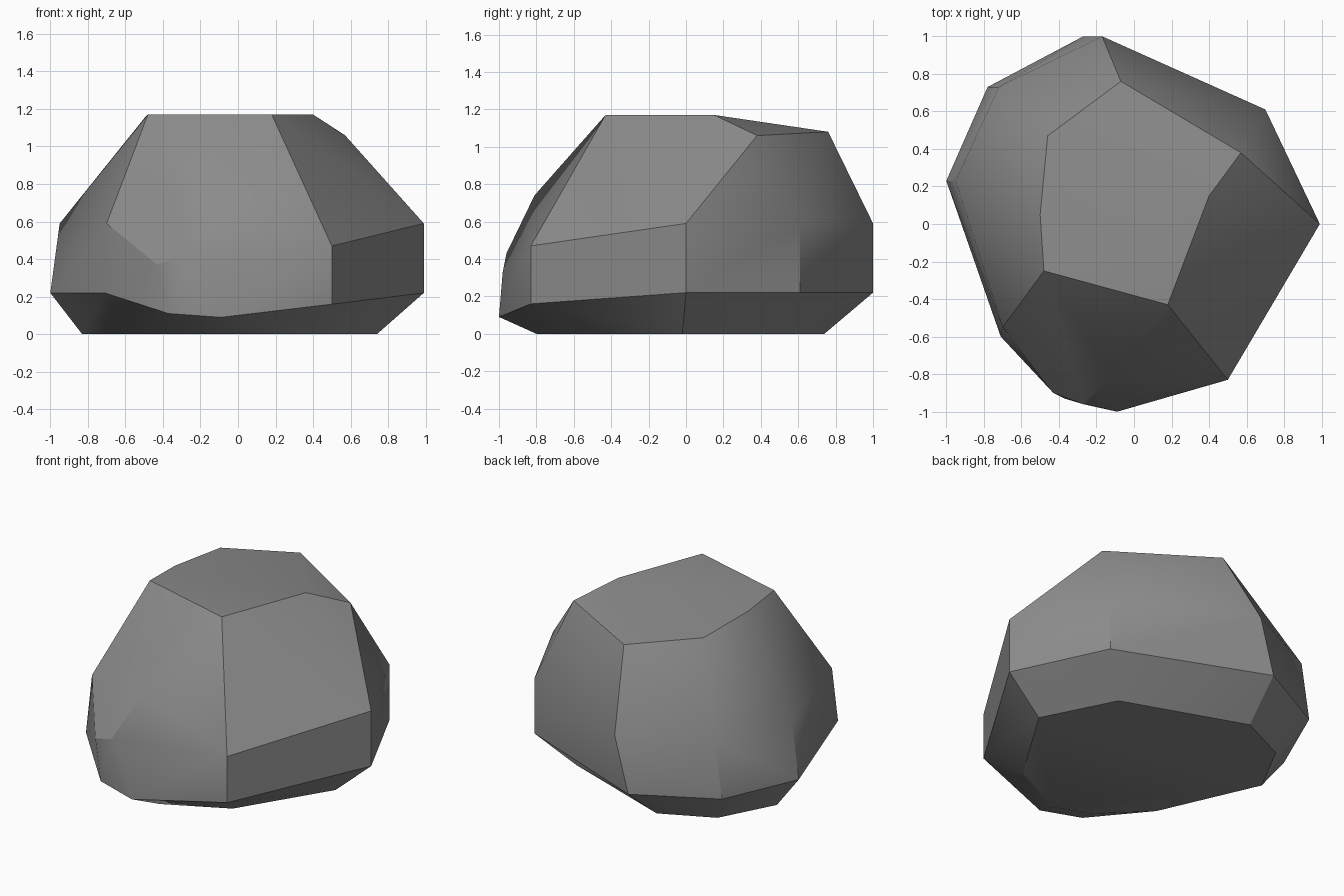
import bpy
import bmesh
import math

# Remove the default cube if present
default_cube = bpy.data.objects.get("Cube")
if default_cube:
    bpy.data.objects.remove(default_cube, do_unlink=True)


def make_material(name, colour):
    material = bpy.data.materials.new(name)
    material.use_nodes = True
    material.diffuse_color = colour
    material.node_tree.nodes["Principled BSDF"].inputs["Base Color"].default_value = colour
    return material


def make_boulder(name, corners, material):
    """Wrap a faceted skin around the chiselled corner points."""
    bm = bmesh.new()
    for corner in corners:
        bm.verts.new(corner)
    hull = bmesh.ops.convex_hull(bm, input=bm.verts[:], use_existing_faces=False)
    inside = [g for g in hull["geom_interior"] if isinstance(g, bmesh.types.BMVert)]
    bmesh.ops.delete(bm, geom=inside, context="VERTS")
    # Merge triangles that lie in one plane into single facets
    bmesh.ops.dissolve_limit(bm, angle_limit=math.radians(2),
                             verts=bm.verts[:], edges=bm.edges[:])
    bmesh.ops.recalc_face_normals(bm, faces=bm.faces[:])
    mesh = bpy.data.meshes.new(name)
    bm.to_mesh(mesh)
    bm.free()
    mesh.materials.append(material)
    boulder = bpy.data.objects.new(name, mesh)
    bpy.context.collection.objects.link(boulder)
    return boulder


# Flat base resting on the ground
base_ring = [(x, y, 0) for x, y in (
    (.74, -.02), (.5, .45), (-.3, .74), (-.64, .58), (-.83, .22),
    (-.54, -.43), (-.26, -.71), (-.02, -.8), (.38, -.6))]

# Widest belt, dipping towards the front
lower_ring = [(x, y, .22) for x, y in (
    (.99, 0), (.7, .61), (-.27, 1), (-.78, .73), (-1, .23), (-.71, -.6))]
lower_front = [(-.37, -.93, .11), (-.09, -1, .09), (.5, -.83, .16)]

# Shoulder above the belt
shoulder_ring = [(x, y, .59) for x, y in (
    (.99, 0), (.7, .61), (-.17, 1), (-.72, .73), (-.95, .23), (-.7, -.55))]
shoulder_front = [(-.43, -.9, .37), (-.27, -.96, .43), (-.17, -.98, .33),
                  (-.12, -.81, .74), (.5, -.83, .47)]

# Crown, falling away gently to the back
crown = [(-.48, -.25, 1.17), (.18, -.43, 1.17), (.4, .15, 1.17), (-.5, .05, 1.15),
         (-.46, .47, 1.12), (-.07, .76, 1.08), (.57, .38, 1.06)]

stone_grey = make_material("stone_grey", (.26, .26, .26, 1))
boulder = make_boulder(
    "boulder",
    base_ring + lower_ring + lower_front + shoulder_ring + shoulder_front + crown,
    stone_grey)

# Soften only the shallow creases
bpy.ops.object.select_all(action="DESELECT")
boulder.select_set(True)
bpy.context.view_layer.objects.active = boulder
bpy.ops.object.shade_smooth_by_angle(angle=math.radians(30))
